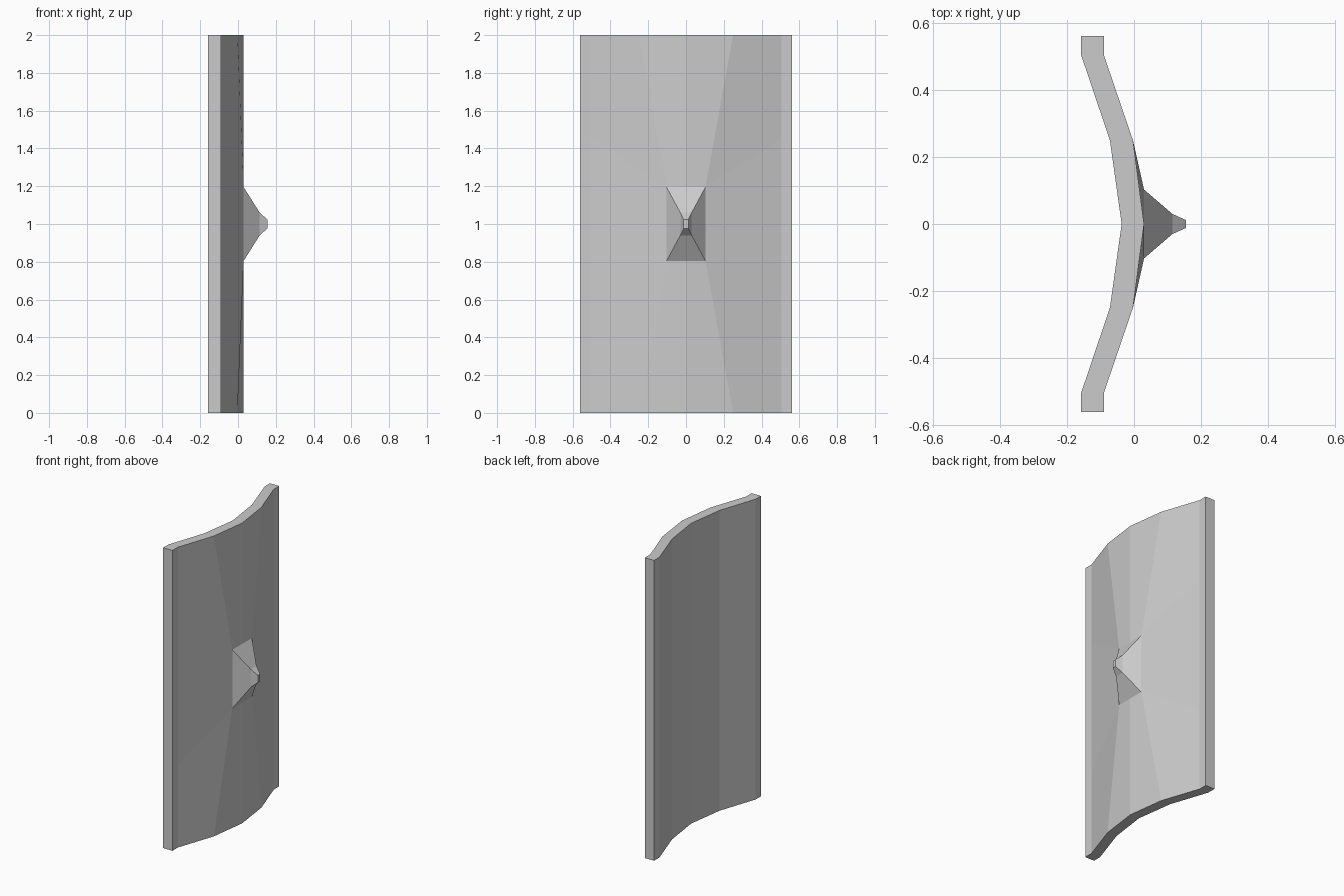
import bpy

if "Cube" in bpy.data.objects:
    bpy.data.objects.remove(bpy.data.objects["Cube"])


def make_object(name, verts, faces):
    mesh = bpy.data.meshes.new(name)
    mesh.from_pydata(verts, [], faces)
    mesh.update()
    obj = bpy.data.objects.new(name, mesh)
    bpy.context.collection.objects.link(obj)
    return obj


def mirrored(half):
    # half runs from the middle (y = 0) out to +y
    return [(x, -y, z) for x, y, z in reversed(half[1:])] + half


# Shield board: four horizontal section loops, front side then back side
def section(z_edge, z_mid, pinched):
    if pinched:
        front = [(0.03, 0, z_mid), (0.03, 0.103, z_mid)]
    else:
        front = [(0.03, 0, z_mid), (-0.003, 0.25, z_mid)]
    front += [(-0.09, 0.505, z_edge), (-0.09, 0.562, z_edge)]
    back = [(-0.037, 0, z_edge), (-0.072, 0.25, z_edge),
            (-0.158, 0.505, z_edge), (-0.158, 0.562, z_edge)]
    return mirrored(front) + mirrored(back)[::-1]


rows = [section(0, 0, False), section(0.55, 0.805, True),
        section(1.45, 1.195, True), section(2, 2, False)]
n = len(rows[0])
verts = [p for row in rows for p in row]
faces = [tuple(reversed(range(n))), tuple(range(3 * n, 4 * n))]
for r in range(3):
    for i in range(n):
        if r == 1 and i in (2, 3):
            continue  # opening covered by the boss
        j = (i + 1) % n
        faces.append((r * n + i, r * n + j, (r + 1) * n + j, (r + 1) * n + i))
make_object("shield_board", verts, faces)

# Boss: tapering rectangular rings with a small flat tip
rings = [(0.03, 0.103, 0.195), (0.115, 0.03, 0.06), (0.155, 0.012, 0.024)]
verts = [(x, sy * hy, 1 + sz * hz) for x, hy, hz in rings
         for sy, sz in ((-1, -1), (1, -1), (1, 1), (-1, 1))]
faces = [(4 * r + i, 4 * r + (i + 1) % 4, 4 * r + 4 + (i + 1) % 4, 4 * r + 4 + i)
         for r in range(2) for i in range(4)]
faces.append((8, 9, 10, 11))
make_object("shield_boss", verts, faces)
